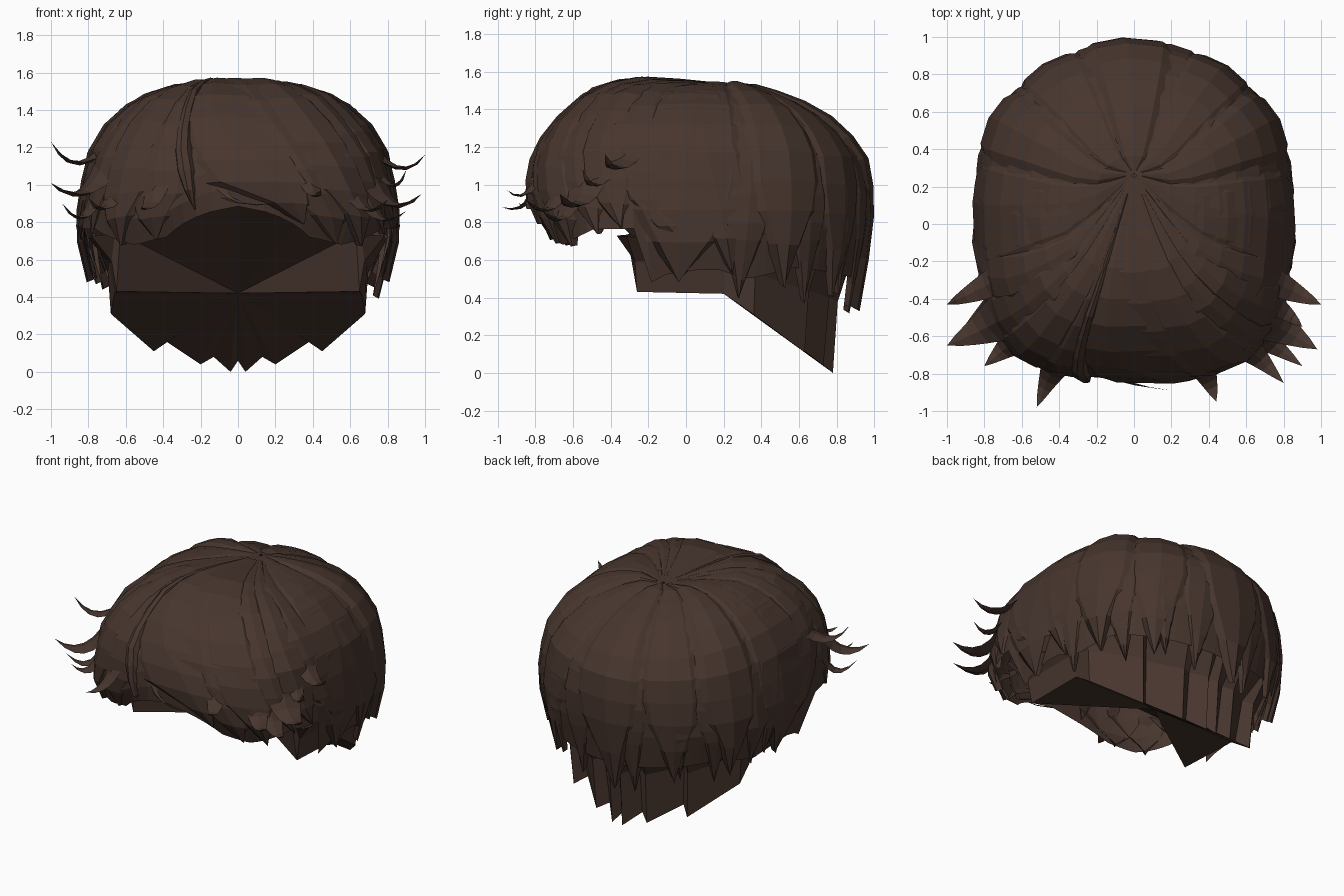
import bpy, bmesh, math, random
from mathutils import Vector

random.seed(4)
if "Cube" in bpy.data.objects:
    bpy.data.objects.remove(bpy.data.objects["Cube"])

brown = bpy.data.materials.new("dark_brown_hair")
brown.use_nodes = True
colour = (0.063, 0.036, 0.027, 1)
brown.diffuse_color = colour
brown.node_tree.nodes["Principled BSDF"].inputs["Base Color"].default_value = colour

# Rings from crown to hem: front y, front z, back y, back z, half width, side z
RINGS = [
    (.25, 1.53, .27, 1.53, .01, 1.53),
    (-.05, 1.55, .36, 1.52, .2, 1.54),
    (-.3, 1.56, .5, 1.47, .36, 1.52),
    (-.5, 1.49, .68, 1.39, .53, 1.46),
    (-.68, 1.33, .83, 1.27, .69, 1.33),
    (-.79, 1.18, .93, 1.13, .79, 1.16),
    (-.83, 1.02, .96, .95, .83, .95),
    (-.82, .87, .95, .75, .85, .76),
    (-.75, .74, .89, .43, .78, .5),
]


def blend(a, b, t):
    return a + (b - a) * t


def power(value, exponent):
    return math.copysign(abs(value) ** exponent, value)


def scalp(k, degrees, offset=0):
    """Point on the hair volume: ring k, angle from the front towards +x."""
    i = max(0, min(int(k), len(RINGS) - 2))
    fy, fz, by, bz, w, sz = [blend(a, b, k - i) for a, b in zip(RINGS[i], RINGS[i + 1])]
    s, c = math.sin(math.radians(degrees)), -math.cos(math.radians(degrees))
    e = 2 / (3.0 if c < 0 else 2.25)
    mid, half = (fy + by) / 2, (by - fy) / 2
    z = blend(fz if c < 0 else bz, sz, s * s)
    p = Vector((w * power(s, e), mid + half * power(c, e), z))
    return p + (p - Vector((0, .06, .8))).normalized() * offset


def add_mesh(name, points, faces):
    mesh = bpy.data.meshes.new(name)
    mesh.from_pydata([tuple(p) for p in points], [], faces)
    bm = bmesh.new()
    bm.from_mesh(mesh)
    bmesh.ops.remove_doubles(bm, verts=bm.verts, dist=0.0005)
    bmesh.ops.recalc_face_normals(bm, faces=bm.faces)
    bm.to_mesh(mesh)
    bm.free()
    mesh.materials.append(brown)
    obj = bpy.data.objects.new(name, mesh)
    bpy.context.collection.objects.link(obj)


def grid(name, rows, closed=False):
    n = len(rows[0])
    faces = [(r * n + i, r * n + (i + 1) % n, (r + 1) * n + (i + 1) % n, (r + 1) * n + i)
             for r in range(len(rows) - 1) for i in range(n if closed else n - 1)]
    add_mesh(name, [p for row in rows for p in row], faces)


# Main cap with a fringe, open temples and arched sides
HEM = [(0, 6.9), (10, 7.4), (20, 7.95), (35, 7.9), (50, 7.4), (60, 7.1), (76, 7), (79, 8.15),
       (86, 7.85), (95, 7.8), (105, 8), (125, 7.7), (180, 7.8)]


def hem(angle):
    a = abs((angle + 180) % 360 - 180)
    for (a0, k0), (a1, k1) in zip(HEM, HEM[1:]):
        if a <= a1:
            return blend(k0, k1, (a - a0) / (a1 - a0))


angles = range(0, 360, 4)
STEPS = 10
grid("hair_cap", [[scalp(hem(a) * r / STEPS, a) for a in angles] for r in range(STEPS + 1)], True)


# Locks lying on the cap: sweep from angle to angle, tapering to a point
def lock(name, start, end, width, k0, k1, lift, taper=.7, flick=0):
    rows = []
    steps = 10
    for r in range(steps + 1):
        t = r / steps
        spread = width / 2 * min(1, (1 - t) / (1 - taper))
        centre = blend(start, end, t ** 1.6)
        row = []
        for u in (-1, -.6, 0, .6, 1):
            height = blend(lift, -.02, abs(u) ** 3) * min(1, .2 + 2 * t) + flick * t ** 5
            row.append(scalp(blend(k0, k1, t), centre + u * spread, height))
        rows.append(row)
    grid(name, rows)


# Broad layered locks round the back and sides
for i, angle in enumerate(range(90, 280, 30)):
    lock(f"back_lock_{i}", angle, angle + random.uniform(-5, 5), 36, .2,
         8.2 + random.uniform(-.2, .1), .02 + .02 * (i % 2), .76, .015)
for i, angle in enumerate(range(106, 270, 21)):
    lock(f"hem_lock_{i}", angle, angle + random.uniform(-6, 6), 24, 4.5,
         8.3 + random.uniform(-.3, .1), .018, .55)
for side, label in ((1, "left"), (-1, "right")):
    lock(f"{label}_temple_lock", side * 62, side * 90, 26, .6, 7.6, .02, .7)
    lock(f"{label}_ear_lock", side * 86, side * 100, 28, .6, 7.9, .02, .75)

# Swept fringe locks parted right of centre
FRINGE = [(-14, 16, 30, 7.5, .03), (-4, 32, 38, 7.9, .025), (12, 46, 38, 7.7, .03),
          (32, 62, 34, 7.2, .02), (50, 72, 28, 7, .025), (-22, -24, 32, 7.95, .02),
          (-34, -42, 36, 7.75, .03), (-50, -62, 32, 7.2, .02), (-20, -8, 7, 7, .035)]
for i, (start, end, width, bottom, lift) in enumerate(FRINGE):
    lock(f"fringe_lock_{i}", start, end, width, .3, bottom, lift, .82)


# Curved ribbons that peel off the fringe and flick outwards to a point
def spike(name, angle, k, tip, width):
    root, bend, tip = scalp(k - 1.8, angle, -.02), scalp(k + .7, angle, .04), Vector(tip)
    out = Vector((bend.x, bend.y, 0)).normalized()
    across = (bend - root).cross(out).normalized()
    rows = []
    for r in range(8):
        t = r / 7
        centre = root * (1 - t) ** 2 + bend * 2 * t * (1 - t) + tip * t * t
        along = (bend - root) * (1 - t) + (tip - bend) * t
        thick = across.cross(along).normalized()
        size = width * (1 - t) ** .8
        rows.append([centre + across * size, centre + thick * size * .22,
                     centre - across * size, centre - thick * size * .22])
    grid(name, rows, True)


SPIKES = [(-72, 5.4, (-1, -.43, 1.23), .11), (-56, 6.2, (-1, -.65, 1.01), .16),
          (-62, 6.8, (-.94, -.6, .9), .1), (-44, 6.7, (-.8, -.76, .93), .1),
          (-22, 6.6, (-.52, -.98, .88), .1), (18, 6.4, (.44, -.95, .97), .09),
          (40, 6.8, (.8, -.85, .92), .1), (48, 6.9, (.9, -.76, .86), .1),
          (56, 6.5, (.98, -.67, .95), .15), (72, 5.4, (1, -.43, 1.16), .11),
          (64, 6, (.9, -.55, 1.08), .08), (-6, 6.5, (.2, -.89, .9), .07)]
for i, (angle, k, tip, width) in enumerate(SPIKES):
    spike(f"flick_spike_{i}", angle, k, tip, width)

# Nape with pointed hem, and the fan of faces closing the underside
HALF = [(.35, -.4, .83), (.63, -.3, .74), (.65, -.26, .43), (.66, .2, .42), (.68, .36, .31),
        (.45, .63, .11), (.38, .57, .16), (.2, .73, .04), (.13, .68, .08), (.04, .78, 0)]
rim = ([Vector(p) for p in HALF] + [Vector((0, .72, .06))]
       + [Vector((-x, y, z)) for x, y, z in reversed(HALF)] + [Vector((0, -.45, .9))])
count = len(rim)
add_mesh("underside_fan", rim + [Vector((0, .2, .42))],
         [(i, (i + 1) % count, count) for i in range(count)])


def above(p):
    x, y = p.x / .87, (p.y - .06) / .92
    e = 1.5 if y < 0 else 1.12
    return scalp(7.2, math.degrees(math.atan2(power(x, e), -power(y, e))), -.03)


# The nape rises steeply from its hem, then spreads out under the cap
nape = rim[1:-2]
upper = [above(p) for p in nape]
middle = [Vector((blend(low.x, high.x, .2), blend(low.y, high.y, .2), blend(low.z, high.z, .55)))
          for low, high in zip(nape, upper)]
grid("nape", [upper, middle, nape])
